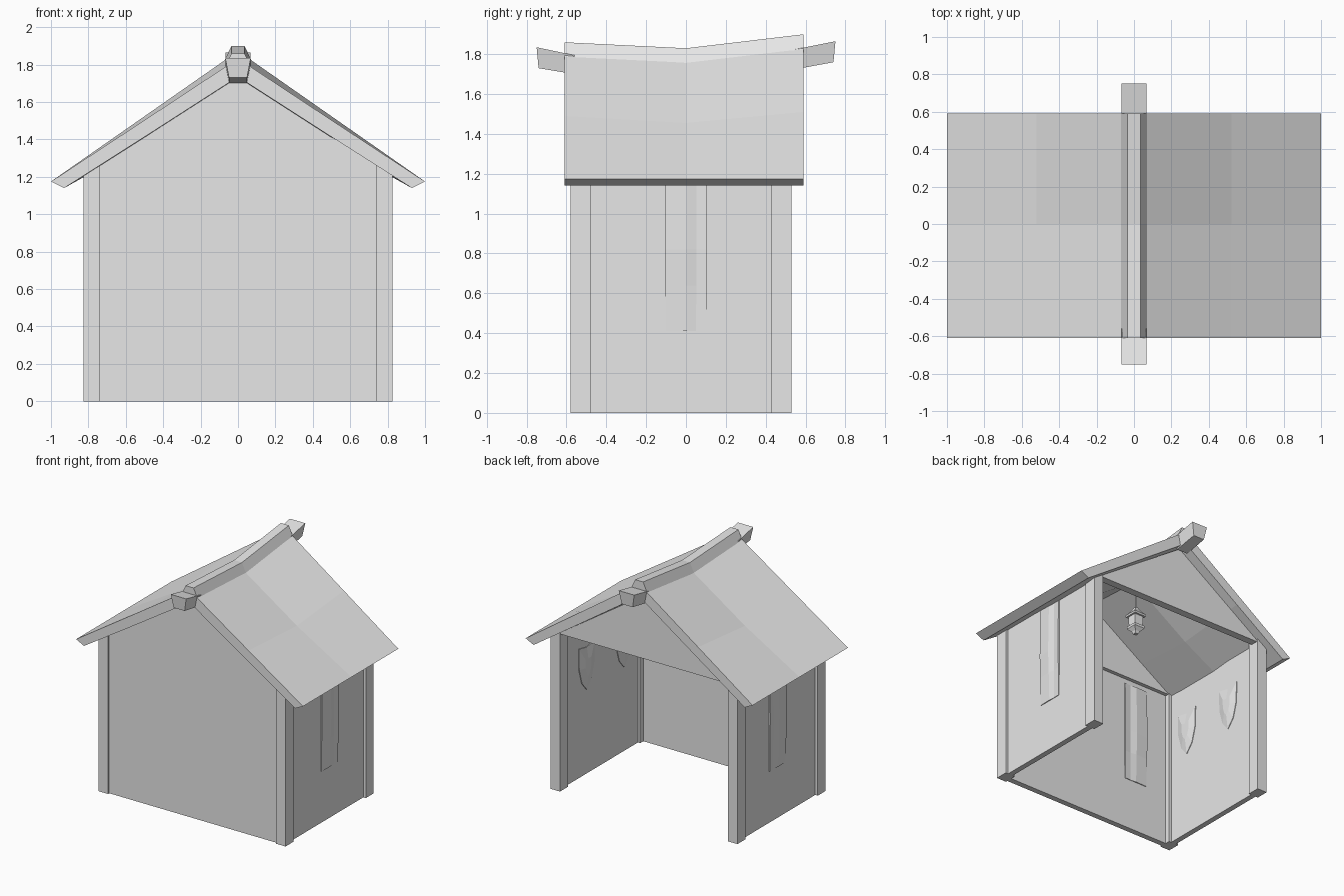
import bpy, bmesh, math

cube = bpy.data.objects.get("Cube")
if cube:
    bpy.data.objects.remove(cube, do_unlink=True)

grey = bpy.data.materials.new("light_grey")
grey.use_nodes = True
grey.diffuse_color = (0.8, 0.8, 0.8, 1)
grey.node_tree.nodes["Principled BSDF"].inputs["Base Color"].default_value = (0.8, 0.8, 0.8, 1)


def loft(name, rings):
    """Closed solid skinned through a list of equal-length point rings."""
    bm = bmesh.new()
    vs = [[bm.verts.new(p) for p in ring] for ring in rings]
    n = len(vs[0])
    for a, b in zip(vs, vs[1:]):
        for i in range(n):
            j = (i + 1) % n
            bm.faces.new((a[i], a[j], b[j], b[i]))
    bm.faces.new(vs[0])
    bm.faces.new(vs[-1])
    bmesh.ops.recalc_face_normals(bm, faces=bm.faces)
    mesh = bpy.data.meshes.new(name)
    bm.to_mesh(mesh)
    bm.free()
    mesh.materials.append(grey)
    obj = bpy.data.objects.new(name, mesh)
    bpy.context.collection.objects.link(obj)
    return obj


def prism(name, profile, y0, y1):
    """Extrude an (x, z) outline along y."""
    return loft(name, [[(x, y, z) for x, z in profile] for y in (y0, y1)])


SIDES = (("left", 1), ("right", -1))
SAG = ((-0.61, 0.0), (0, -0.03), (0.59, 0.04))   # ridge lift along y

# Roof: sagging ridge, straight eaves, slightly dished slopes
rings = []
for y, s in SAG:
    dish = -0.02 if y == 0 else 0
    mid = 1.49 + s / 2 + dish
    rings.append([(x, y, z) for x, z in (
        (1, 1.175), (0.52, mid), (0, 1.833 + s), (-0.52, mid), (-1, 1.175),
        (-0.93, 1.14), (-0.49, 1.42 + s / 2 + dish), (0, 1.735 + s),
        (0.49, 1.42 + s / 2 + dish), (0.93, 1.14))])
loft("roof", rings)

# Ridge cap following the sag
loft("ridge_cap", [[(x, y, z + s) for x, z in
     ((-0.07, 1.785), (-0.035, 1.86), (0.035, 1.86), (0.07, 1.785))] for y, s in SAG])

# Ridge beam ends, tilted upwards
for name, stations in (("front_ridge_beam", ((-0.75, 1.73, 1.835), (-0.56, 1.7, 1.795))),
                       ("back_ridge_beam", ((0.55, 1.725, 1.825), (0.75, 1.76, 1.865)))):
    loft(name, [[(-0.048, y + 0.01 * (y < -0.7) - 0.01 * (y > 0.7), lo),
                 (0.048, y + 0.01 * (y < -0.7) - 0.01 * (y > 0.7), lo),
                 (0.068, y, hi), (-0.068, y, hi)] for y, lo, hi in stations])

# Front wall and the gables
prism("front_wall", ((-0.75, 0), (0.75, 0), (0.75, 1.25), (-0.75, 1.25)), -0.565, -0.52)
GABLE = ((-0.76, 1.25), (0.76, 1.25), (0, 1.76))
prism("front_gable", GABLE, -0.565, -0.49)
prism("back_gable", GABLE, 0.46, 0.52)

# Corner posts and side walls
for side, k in SIDES:
    post = [(k * x, z) for x, z in ((0.74, 0), (0.825, 0), (0.825, 1.215), (0.74, 1.27))]
    prism(f"front_{side}_post", post, -0.58, -0.48)
    prism(f"back_{side}_post", post, 0.43, 0.53)
    prism(f"{side}_wall", [(k * x, z) for x, z in
          ((0.76, 0), (0.803, 0), (0.803, 1.22), (0.76, 1.25))], -0.49, 0.44)


def banner(name, place):
    """Gently waving cloth; place maps (across, out, z) to world space."""
    rows = ((1.21, 0.105, 0.012), (0.82, 0.105, 0.02), (0.64, 0.105, 0.014), (0.41, 0.1, 0.008))
    loft(name, [[place(a, o, z) for a, o in
         ((-w, -0.01), (-w, out * 0.6), (0, out), (w * 0.5, out * 0.4), (w, out * 0.7), (w, -0.01))]
         for z, w, out in rows])


# Banners outside both side walls and one on the inside of the front wall
for side, k in SIDES:
    banner(f"{side}_banner", lambda a, o, z: (k * (0.803 + o), a, z))
banner("inner_banner", lambda a, o, z: (-0.45 + a, -0.52 + o, z))

# Heater shields on the inside of the side walls
half = ((0, 1.01), (0.1, 1.03), (0.095, 0.86), (0.06, 0.74), (0, 0.67))
outline = list(half) + [(-a, z) for a, z in half[-2:0:-1]]
for side, k in SIDES:
    for label, y in (("front", -0.3), ("back", 0.17)):
        loft(f"{label}_{side}_shield",
             [[(k * x, y + a * f, 0.86 + (z - 0.86) * f) for a, z in outline]
              for x, f in ((0.765, 1), (0.755, 1), (0.74, 0.4))])


def turned(name, profile, sides):
    """Stack of polygon rings (radius, z) about the hanging axis."""
    loft(name, [[(r * math.cos(math.tau * (i + 0.5) / sides),
                  0.02 + r * math.sin(math.tau * (i + 0.5) / sides), z)
                 for i in range(sides)] for r, z in profile])


# Hanging lantern
turned("lantern_chain", ((0.006, 1.47), (0.006, 1.72)), 6)
turned("lantern_cap", ((0.02, 1.48), (0.03, 1.46), (0.075, 1.42), (0.075, 1.405)), 4)
turned("lantern_body", ((0.055, 1.41), (0.05, 1.32)), 4)
turned("lantern_base", ((0.065, 1.325), (0.065, 1.305), (0.03, 1.28), (0.02, 1.26)), 4)
